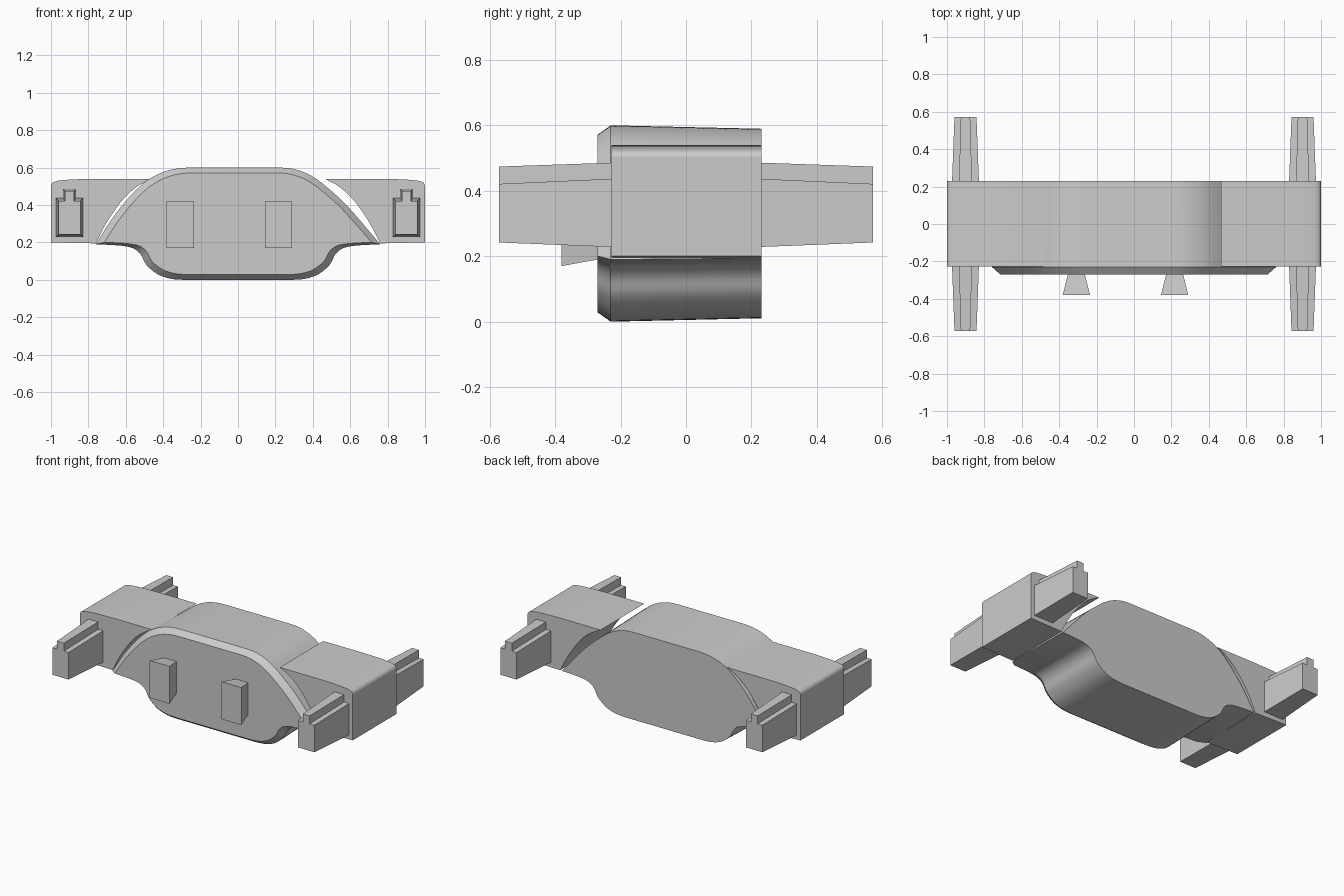
import bpy, bmesh, math

if "Cube" in bpy.data.objects:
    bpy.data.objects.remove(bpy.data.objects["Cube"])


def loft(name, rings, smooth=False):
    """Skin a list of equal-length point rings and cap both ends."""
    bm = bmesh.new()
    vs = [[bm.verts.new(p) for p in r] for r in rings]
    n = len(vs[0])
    for a, b in zip(vs, vs[1:]):
        for i in range(n):
            bm.faces.new((a[i], a[(i + 1) % n], b[(i + 1) % n], b[i]))
    bm.faces.new(vs[0])
    bm.faces.new(vs[-1])
    bmesh.ops.recalc_face_normals(bm, faces=bm.faces)
    me = bpy.data.meshes.new(name)
    bm.to_mesh(me)
    bm.free()
    ob = bpy.data.objects.new(name, me)
    bpy.context.collection.objects.link(ob)
    if smooth:
        bpy.ops.object.select_all(action='DESELECT')
        ob.select_set(True)
        bpy.context.view_layer.objects.active = ob
        bpy.ops.object.shade_smooth_by_angle(angle=math.radians(25))
    return ob


def spline(pts, steps=4):
    """Smooth open curve through the points (end point left out)."""
    p = [pts[0]] + pts + [pts[-1]]
    out = []
    for i in range(1, len(p) - 2):
        for s in range(steps):
            t = s / steps
            out.append(tuple(0.5 * (2 * b + (c - a) * t + (2 * a - 5 * b + 4 * c - d) * t * t
                                    + (3 * b - a - 3 * c + d) * t ** 3)
                             for a, b, c, d in zip(*p[i - 1:i + 3])))
    return out


def section(prof, y, sx=1, sz=1, cz=0.3):
    return [(x * sx, y, cz + (z - cz) * sz) for x, z in prof]


# Central body: arched top, tub-shaped bottom, bevelled front, slight taper to the back
left_arch = [(-0.76, 0.19), (-0.685, 0.31), (-0.605, 0.415), (-0.525, 0.5),
             (-0.46, 0.548), (-0.39, 0.58), (-0.32, 0.596), (-0.26, 0.6)]
right_arch = [(0.22, 0.6), (0.28, 0.596), (0.34, 0.58), (0.40, 0.552),
              (0.47, 0.5), (0.575, 0.405), (0.68, 0.285), (0.76, 0.19)]
under = [(0.76, 0.19), (0.63, 0.183), (0.56, 0.168), (0.52, 0.135), (0.49, 0.08),
         (0.43, 0.03), (0.36, 0.006), (0.29, 0.0)]
under_left = [(-x, z) for x, z in reversed(under)]
profile = (spline(left_arch) + [left_arch[-1]] + spline(right_arch)
           + spline(under) + [under[-1]] + spline(under_left))
loft("central_body", [section(profile, -0.27, 0.94, 0.905),
                      section(profile, -0.23),
                      section(profile, 0.23, 0.985, 0.965)], True)

# Side wings with a curved inner edge and rounded outer shoulder
inner = [(0.76, 0.195), (0.705, 0.302), (0.625, 0.418), (0.545, 0.495), (0.465, 0.54)]
shoulder = [(0.75, 0.54), (0.88, 0.537), (0.96, 0.53), (0.99, 0.52), (1.0, 0.505)]
wing = spline(inner) + [inner[-1]] + spline(shoulder) + [shoulder[-1], (1.0, 0.2), (0.76, 0.195)][:2]

# Stepped bar section: wide lower block with a narrow rail on top
def bar_section(cx, y, w, n, z0, z1, z2):
    half = [(w, z0), (w, z1), (n, z1), (n, z2)]
    return [(cx + x, y, z) for x, z in half] + [(cx - x, y, z) for x, z in reversed(half)]


for s, side in ((-1, "left"), (1, "right")):
    prof = [(s * x, z) for x, z in wing]
    loft(side + "_wing", [section(prof, -0.227), section(prof, 0.23)], True)
    for d, end in ((-1, "front"), (1, "back")):
        loft(f"{end}_{side}_bar", [
            bar_section(s * 0.901, d * 0.22, 0.072, 0.035, 0.228, 0.437, 0.486),
            bar_section(s * 0.901, d * 0.572, 0.059, 0.025, 0.242, 0.421, 0.474)])

# Flared pegs on the front face
for cx, name in ((-0.308, "left_peg"), (0.217, "right_peg")):
    loft(name, [[(cx + x * w, y, z) for x, z in ((-1, z0), (1, z0), (1, z1), (-1, z1))]
                for y, w, z0, z1 in ((-0.26, 0.043, 0.192, 0.4), (-0.38, 0.073, 0.17, 0.418))])
